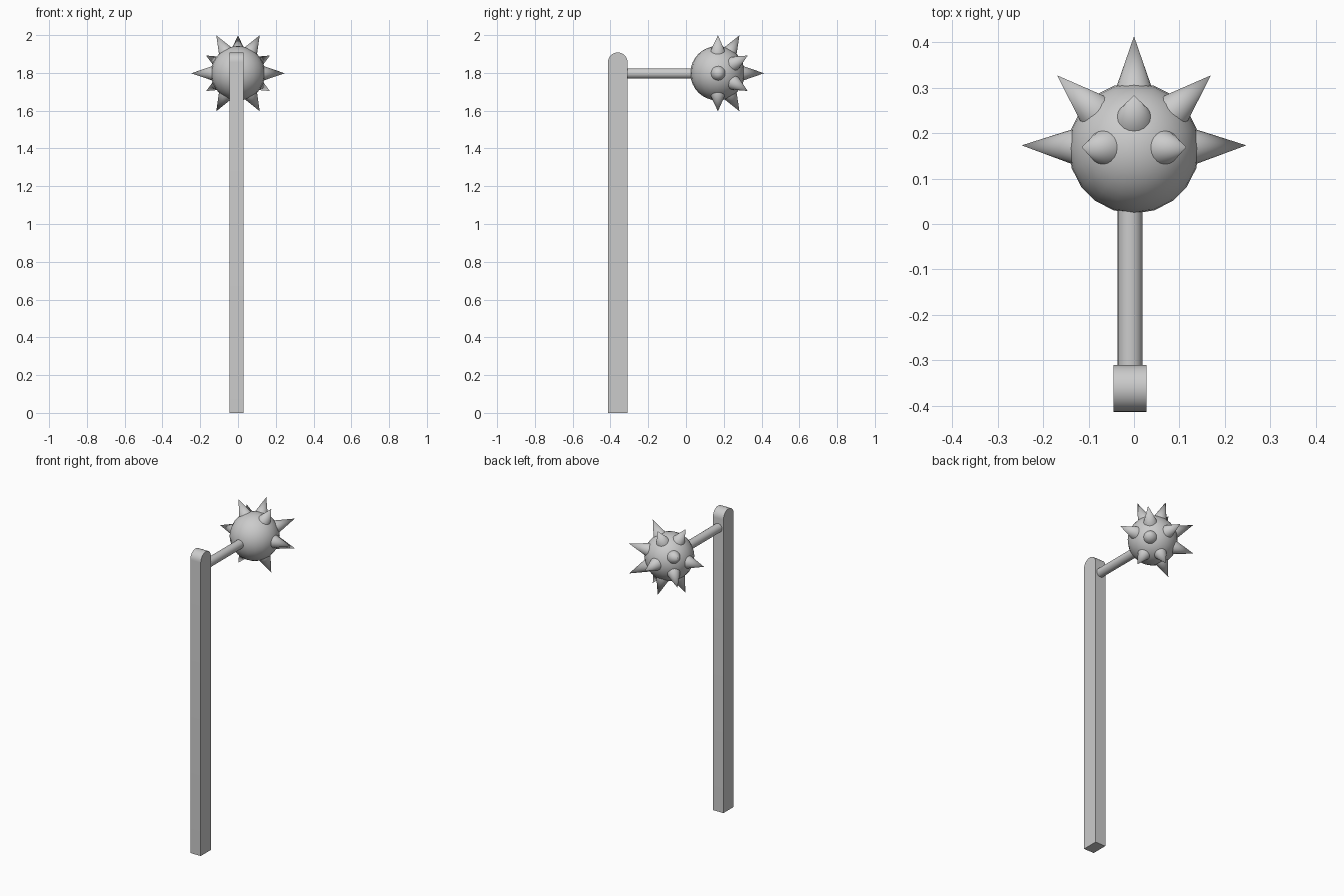
import bpy, bmesh
from math import pi, sin, cos, radians
from mathutils import Vector

if "Cube" in bpy.data.objects:
    bpy.data.objects.remove(bpy.data.objects["Cube"])

CENTER = Vector((0, 0.167, 1.798))
POST_X = -0.0085


def smooth(obj, angle=35):
    bpy.ops.object.select_all(action='DESELECT')
    obj.select_set(True)
    bpy.context.view_layer.objects.active = obj
    bpy.ops.object.shade_smooth_by_angle(angle=radians(angle))


# Square post with a rounded top: side profile extruded along x
def make_post():
    y0, r, zc, half = -0.3615, 0.0515, 1.857, 0.0365
    profile = [(y0 - r, 0), (y0 + r, 0)]
    profile += [(y0 + r * cos(i * pi / 16), zc + r * sin(i * pi / 16)) for i in range(17)]
    bm = bmesh.new()
    face = bm.faces.new([bm.verts.new((POST_X - half, y, z)) for y, z in profile])
    side = bmesh.ops.extrude_face_region(bm, geom=[face])
    verts = [g for g in side["geom"] if isinstance(g, bmesh.types.BMVert)]
    bmesh.ops.translate(bm, verts=verts, vec=(2 * half, 0, 0))
    bmesh.ops.recalc_face_normals(bm, faces=bm.faces)
    mesh = bpy.data.meshes.new("post")
    bm.to_mesh(mesh)
    bm.free()
    obj = bpy.data.objects.new("post", mesh)
    bpy.context.collection.objects.link(obj)
    smooth(obj)


# Cone pointing outwards from the ball, its base sunk below the surface
def make_spike(tip, index):
    tip = Vector(tip)
    direction = tip.normalized()
    base = 0.125
    depth = tip.length - base
    bpy.ops.mesh.primitive_cone_add(
        vertices=20, radius1=0.042, radius2=0, depth=depth,
        location=CENTER + direction * (base + depth / 2),
        rotation=direction.to_track_quat('Z', 'Y').to_euler())
    obj = bpy.context.object
    obj.name = f"spike_{index}"
    smooth(obj)


make_post()

# Horizontal rod between post and ball
bpy.ops.mesh.primitive_cylinder_add(vertices=24, radius=0.0275, depth=0.36,
                                    location=(POST_X, -0.14, 1.797),
                                    rotation=(pi / 2, 0, 0))
bpy.context.object.name = "rod"
smooth(bpy.context.object)

# Ball
bpy.ops.mesh.primitive_uv_sphere_add(segments=20, ring_count=16, radius=0.144, location=CENTER)
bpy.context.object.name = "ball"
smooth(bpy.context.object)

# Spikes: equator, upper and lower rings, rear diagonals
tips = [(0, 0.246, 0)]
for sx in (-1, 1):
    tips.append((sx * 0.247, 0.006, 0))
for sz in (-1, 1):
    tips.append((0, 0.116, sz * 0.201))
    for sx in (-1, 1):
        tips.append((sx * 0.115, 0.002, sz * 0.201))
        tips.append((sx * 0.169, 0.16, sz * 0.094))
for i, tip in enumerate(tips):
    make_spike(tip, i + 1)
